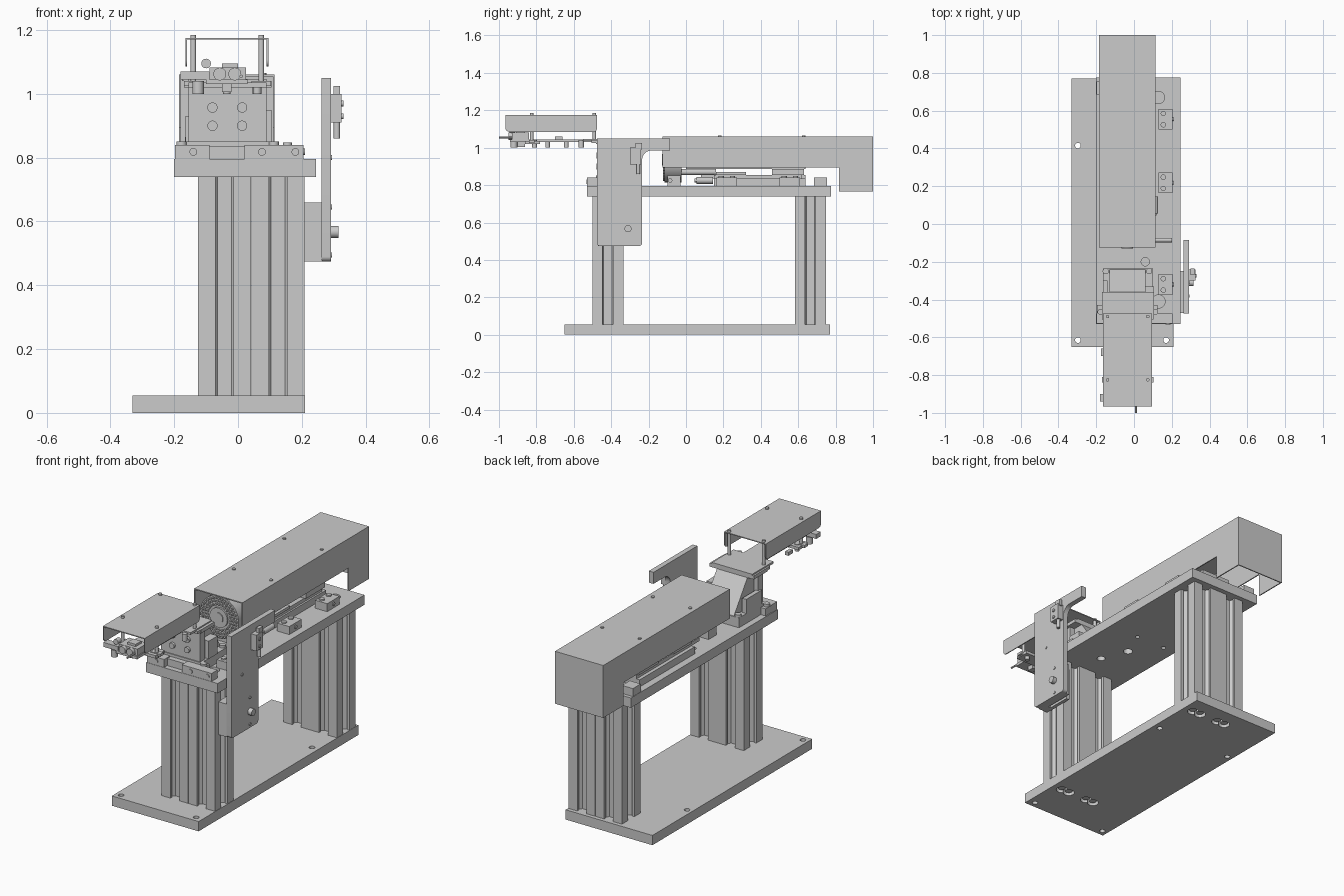
import bpy, bmesh, math
from mathutils import Matrix, Vector

TURN = {'x': Matrix.Rotation(math.pi / 2, 4, 'Y'),
        'y': Matrix.Rotation(math.pi / 2, 4, 'X'),
        'z': Matrix.Identity(4)}


def add_box(bm, x0, x1, y0, y1, z0, z1):
    m = Matrix.Translation(((x0 + x1) / 2, (y0 + y1) / 2, (z0 + z1) / 2))
    bmesh.ops.create_cube(bm, size=1, matrix=m @ Matrix.Diagonal((x1 - x0, y1 - y0, z1 - z0, 1)))


def add_cyl(bm, axis, x, y, z, r, length, seg=24):
    bmesh.ops.create_cone(bm, cap_ends=True, segments=seg, radius1=r, radius2=r, depth=length,
                          matrix=Matrix.Translation((x, y, z)) @ TURN[axis])


def add_prism(bm, axis, pts, a, b):
    def place(p, t):
        return {'x': (t, p[0], p[1]), 'y': (p[0], t, p[1]), 'z': (p[0], p[1], t)}[axis]
    f = bm.faces.new([bm.verts.new(place(p, a)) for p in pts])
    ext = bmesh.ops.extrude_face_region(bm, geom=[f])
    vs = [v for v in ext['geom'] if isinstance(v, bmesh.types.BMVert)]
    bmesh.ops.translate(bm, verts=vs, vec=Vector(place((0, 0), b - a)))


def part(name, boxes=(), cyls=(), prisms=()):
    bm = bmesh.new()
    for b in boxes:
        add_box(bm, *b)
    for c in cyls:
        add_cyl(bm, *c)
    for p in prisms:
        add_prism(bm, *p)
    bmesh.ops.recalc_face_normals(bm, faces=bm.faces)
    me = bpy.data.meshes.new(name)
    bm.to_mesh(me)
    bm.free()
    ob = bpy.data.objects.new(name, me)
    bpy.context.collection.objects.link(ob)
    return ob


def cut(ob, cyls):
    tool = part("hole_cutter", cyls=cyls)
    tool.hide_render = True
    mod = ob.modifiers.new("holes", 'BOOLEAN')
    mod.operation, mod.object, mod.solver, mod.use_self = 'DIFFERENCE', tool, 'EXACT', True
    dg = bpy.context.evaluated_depsgraph_get()
    me = bpy.data.meshes.new_from_object(ob.evaluated_get(dg))
    ob.modifiers.clear()
    ob.data = me
    bpy.data.objects.remove(tool)


def arc(cx, cy, r, a0, a1, n=6):
    return [(cx + r * math.cos(math.radians(a0 + (a1 - a0) * i / n)),
             cy + r * math.sin(math.radians(a0 + (a1 - a0) * i / n))) for i in range(n + 1)]


COLS = [(x, y) for y in (-0.418, 0.665) for x in (-0.042, 0.125)]

# Floor plate with fixing holes and counterbored bolts below the columns
base = part("base_plate", [(-0.33, 0.21, -0.65, 0.77, 0, 0.055)])
cut(base, [('z', x, y, 0.03, 0.015, 0.2) for x, y in
           ((-0.297, -0.615), (0.17, -0.615), (-0.297, 0.415), (0.17, 0.415))] +
    [('z', x + d, y, 0.01, 0.03, 0.05) for x, y in COLS for d in (-0.024, 0.024)])
part("base_bolts", cyls=[('z', x + d, y, 0.025, 0.019, 0.03) for x, y in COLS for d in (-0.024, 0.024)])

# Slotted columns
side = [(-0.083, -0.083), (-0.028, -0.083), (-0.028, -0.068), (-0.04, -0.068), (-0.022, -0.045),
        (0.022, -0.045), (0.04, -0.068), (0.028, -0.068), (0.028, -0.083)]
slots = []
for k in range(4):
    for px, py in side:
        for _ in range(k):
            px, py = -py, px
        slots.append((px, py))
part("slotted_columns", prisms=[('z', [(x + p, y + q) for p, q in slots], 0.055, 0.74) for x, y in COLS])

# Upper plate with holes
top = part("top_plate", [(-0.2, 0.245, -0.53, 0.775, 0.74, 0.795)])
cut(top, [('z', x, y, 0.77, r, 0.2) for x, y, r in
          ((0.13, 0.67, 0.032), (0.13, -0.41, 0.035), (0.0, -0.05, 0.025), (0.06, -0.2, 0.022),
           (-0.12, 0.1, 0.012), (0.06, 0.1, 0.012), (-0.12, 0.45, 0.012), (0.06, 0.45, 0.012))])

# Clamp blocks along the plate, each with two bolts
CLAMPS = [(0.13, 0.205, y, y + 0.11) for y in (-0.375, 0.163, 0.5)]
FEET = [(-0.198, -0.09, -0.528, -0.475), (0.02, 0.205, -0.528, -0.475), (-0.198, -0.13, 0.685, 0.755)]
part("clamp_blocks", [c + (0.795, 0.84) for c in CLAMPS + FEET],
     [('z', 0.155, c[2] + d, 0.842, 0.014, 0.012) for c in CLAMPS for d in (0.025, 0.085)] +
     [('x', 0.205, c[2] + 0.055, 0.818, 0.01, 0.01) for c in CLAMPS] +
     [('y', x, -0.528, 0.818, 0.012, 0.01) for x in (-0.14, 0.075, 0.18)])

# Long cover: folded sheet with a deeper tail
T = 0.006
wall = [(-0.125, 0.895), (0.818, 0.895), (0.818, 0.765), (1.0, 0.765), (1.0, 1.06), (-0.125, 1.06)]
part("long_cover", [(-0.185, 0.115, -0.125, 1, 1.06 - T, 1.06), (-0.185, 0.115, 1 - T, 1, 0.765, 1.06)],
     prisms=[('x', wall, -0.185, -0.185 + T), ('x', wall, 0.115 - T, 0.115)])
part("long_cover_screws", cyls=[('z', x, y, 1.06, 0.009, 0.012, 12) for x in (-0.152, 0.08) for y in (0.18, 0.63)])

# Round drum in the mouth of the long cover, face covered in studs
studs = [('y', -0.035 + r * math.cos(2 * math.pi * i / n), -0.115, 0.935 + r * math.sin(2 * math.pi * i / n),
          0.006, 0.016, 8) for r, n in ((0.072, 24), (0.09, 30), (0.107, 36)) for i in range(n)]
part("drum", [(-0.12, 0.05, -0.1, -0.03, 0.795, 0.85)],
     [('y', -0.035, -0.07, 0.935, 0.12, 0.09, 48), ('y', -0.035, -0.11, 0.935, 0.055, 0.028, 32),
      ('y', -0.035, -0.112, 0.935, 0.03, 0.034, 32)] + studs)
part("drum_lever", cyls=[('x', 0.13, -0.085, 0.825, 0.012, 0.14)])

# Slide mechanism under the long cover
part("slide_rails", [(-0.16, 0.1, 0.15, 0.64, 0.795, 0.835), (-0.14, -0.1, 0.08, 0.64, 0.835, 0.855),
                     (0.05, 0.09, 0.15, 0.62, 0.835, 0.855)])
part("slide_carriage", [(-0.15, 0.1, 0.16, 0.32, 0.855, 0.87), (-0.15, 0.1, 0.46, 0.63, 0.855, 0.885),
                        (-0.12, 0.06, 0.0, 0.64, 0.885, 0.915)],
     [('y', x, 0.06, 0.87, 0.016, 0.2) for x in (-0.09, 0.03)] +
     [('y', 0.11, 0.1, 0.825, 0.018, 0.09), ('y', 0.11, 0.07, 0.825, 0.01, 0.05)])

# Front stand: foot, upright face plate, sloped gusset and cap
part("stand", [(-0.195, 0.125, -0.5, -0.43, 0.795, 0.835), (-0.165, 0.1, -0.47, -0.235, 0.795, 0.85),
               (-0.155, 0.09, -0.465, -0.42, 0.85, 1.03), (-0.17, 0.105, -0.48, -0.36, 1.02, 1.04),
               (-0.165, -0.14, -0.44, -0.3, 0.85, 0.93), (0.06, 0.105, -0.41, -0.33, 0.85, 0.95)],
     prisms=[('x', [(-0.42, 0.85), (-0.24, 0.85), (-0.36, 1.02), (-0.42, 1.02)], -0.13, 0.06)])
part("stand_bolts", cyls=[('y', x, -0.468, z, 0.016, 0.02) for x in (-0.08, 0.013) for z in (0.9, 0.957)] +
     [('z', x, y, 0.855, 0.016, 0.02) for x, y in ((-0.15, -0.25), (0.08, -0.25))] +
     [('z', x, -0.465, 0.84, 0.016, 0.02) for x in (-0.177, 0.112)])

# Front tray with pins and rollers
part("tray", [(-0.16, 0.09, -0.55, -0.36, 1.035, 1.047), (-0.1, 0.03, -0.94, -0.48, 1.03, 1.045),
              (-0.155, 0.09, -0.86, -0.78, 1.02, 1.036), (-0.18, -0.09, -0.94, -0.9, 1.045, 1.07),
              (-0.09, 0.025, -0.93, -0.84, 1.045, 1.082), (-0.05, 0.0, -0.91, -0.86, 1.08, 1.095),
              (-0.05, -0.02, -0.9, -0.86, 1.005, 1.03), (-0.175, -0.155, -0.7, -0.66, 1.04, 1.06)],
     [('y', x, -0.935, 1.062, 0.02, 0.03) for x in (-0.057, -0.01)] +
     [('y', -0.1, -0.93, 1.095, 0.015, 0.03), ('y', 0.01, -0.965, 1.055, 0.005, 0.07, 12)] +
     [('z', x, y, 1.02, r, 0.04) for x, y, r in ((-0.125, -0.92, 0.018), (0.06, -0.81, 0.013),
                                                (-0.125, -0.81, 0.013), (-0.035, -0.74, 0.012),
                                                (-0.035, -0.64, 0.012), (0.06, -0.56, 0.014))])
part("tray_posts", [(x - 0.03, x + 0.03, y - 0.015, y + 0.015, 1.025, 1.04) for x in (-0.14, 0.073) for y in (-0.49, -0.825)],
     [('z', x, y, 1.105, 0.009, 0.16, 16) for x in (-0.14, 0.073) for y in (-0.49, -0.825)])

# Front cover: thin inverted channel
flap = [(-0.965, 1.175), (-0.965, 1.105)] + arc(-0.945, 1.105, 0.02, 180, 270) + \
    arc(-0.495, 1.105, 0.02, 270, 360) + [(-0.475, 1.175)]
part("front_cover", [(-0.165, 0.095, -0.965, -0.475, 1.17, 1.175)],
     prisms=[('x', flap, -0.165, -0.16), ('x', flap, 0.09, 0.095)])

# Side arm plate with its mount, knob and sensor
arm = arc(-0.46, 0.49, 0.015, 180, 270) + arc(-0.25, 0.49, 0.015, 270, 360) + \
    arc(-0.185, 0.935, 0.05, 180, 90) + [(-0.085, 0.985), (-0.085, 1.05), (-0.475, 1.05)]
part("side_arm", prisms=[('x', arm, 0.262, 0.291)])
part("arm_mount", [(0.205, 0.262, -0.47, -0.42, 0.475, 0.66), (0.205, 0.225, -0.47, -0.29, 0.475, 0.66),
                   (0.24, 0.264, -0.47, -0.25, 0.475, 0.66)],
     [('x', 0.228, -0.35, z, 0.016, 0.02) for z in (0.52, 0.61)])
part("arm_knob", cyls=[('x', 0.302, -0.31, 0.567, 0.019, 0.025), ('x', 0.292, -0.31, 0.645, 0.008, 0.006),
                       ('x', 0.292, -0.38, 0.8, 0.008, 0.006), ('x', 0.292, -0.31, 0.495, 0.008, 0.006)])
part("arm_sensor", [(0.291, 0.325, -0.3, -0.24, 0.91, 1.0), (0.3, 0.32, -0.27, -0.235, 0.99, 1.025)],
     [('z', 0.31, -0.255, 0.89, 0.01, 0.06), ('x', 0.325, -0.275, 0.97, 0.009, 0.012),
      ('x', 0.325, -0.275, 0.93, 0.009, 0.012)])

# Smooth the round parts, keep edges sharp
for ob in bpy.context.collection.objects:
    ob.select_set(True)
    bpy.context.view_layer.objects.active = ob
bpy.ops.object.shade_smooth_by_angle(angle=math.radians(30))
